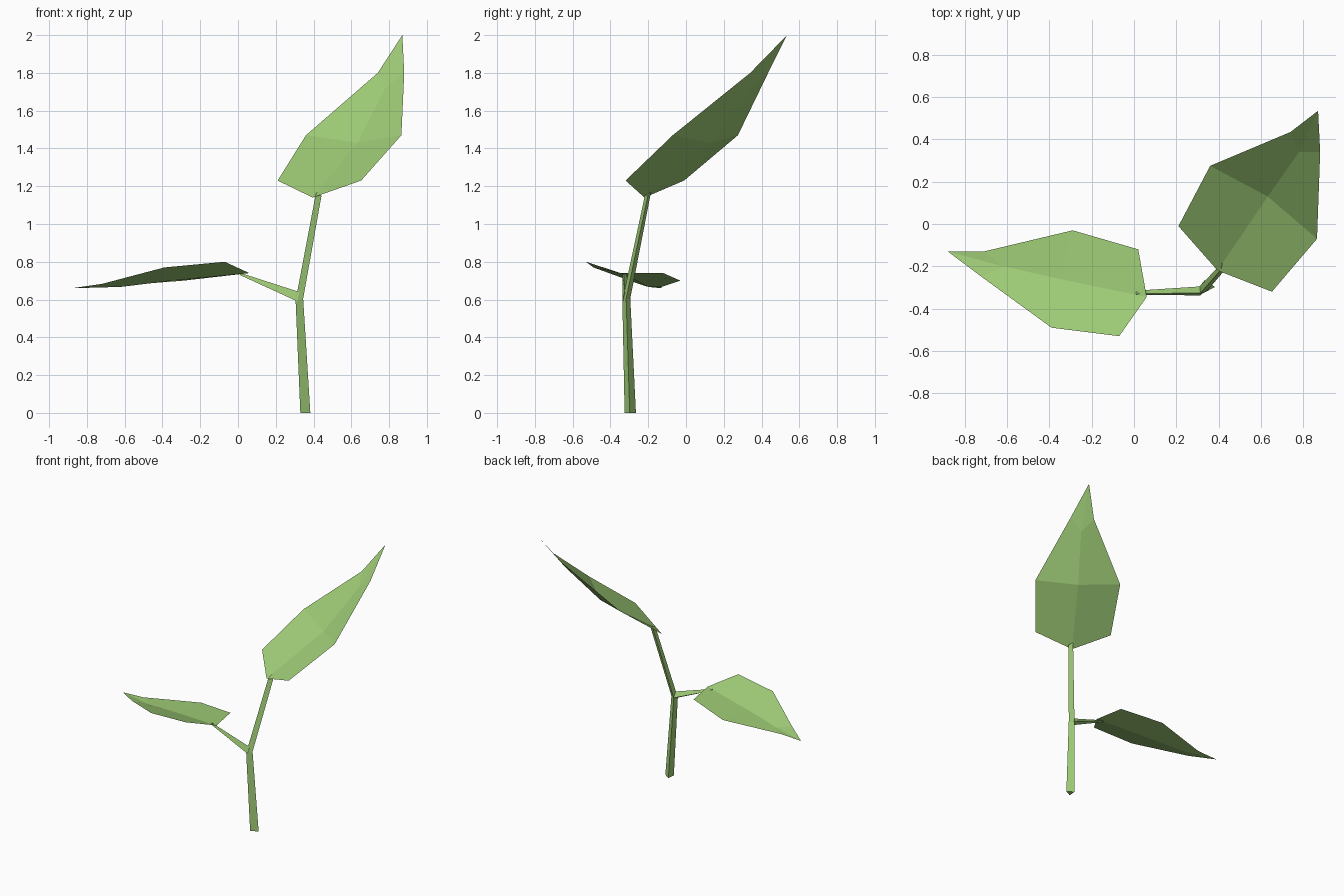
import bpy

# One flat colour for the whole sprout
green = bpy.data.materials.new("leaf green")
green.diffuse_color = (0.35, 0.61, 0.185, 1)


def make_object(name, verts, faces):
    mesh = bpy.data.meshes.new(name)
    mesh.from_pydata(verts, [], faces)
    mesh.materials.append(green)
    obj = bpy.data.objects.new(name, mesh)
    bpy.context.collection.objects.link(obj)
    return obj


def stem(name, rings):
    """Loft triangular cross-sections into a closed tapering stem."""
    verts = [p for ring in rings for p in ring]
    n = len(rings)
    faces = [(2, 1, 0), (3 * n - 3, 3 * n - 2, 3 * n - 1)]
    for r in range(n - 1):
        a = 3 * r
        for i in range(3):
            j = (i + 1) % 3
            faces.append((a + i, a + j, a + 3 + j, a + 3 + i))
    return make_object(name, verts, faces)


def leaf(name, base, left, ribs, right, tip):
    """Folded leaf blade: base and tip joined by two edges and a sunken midrib."""
    verts = [base, *left, *ribs, *right, tip]
    # 0 base, 1-3 left edge, 4-5 midrib, 6-8 right edge, 9 tip
    faces = [(0, 4, 2, 1), (4, 5, 3, 2), (5, 9, 3),
             (0, 6, 7, 4), (4, 7, 8, 5), (5, 8, 9)]
    return make_object(name, verts, faces)


# Main stem, bent at the fork
stem("main_stem", [
    [(0.33, -0.325, 0), (0.383, -0.298, 0), (0.335, -0.265, 0)],
    [(0.305, -0.337, 0.595), (0.345, -0.317, 0.605), (0.31, -0.295, 0.605)],
    [(0.41, -0.218, 1.15), (0.442, -0.202, 1.15), (0.415, -0.185, 1.17)],
])

# Side stem carrying the low leaf
stem("side_stem", [
    [(0.315, -0.337, 0.59), (0.315, -0.295, 0.605), (0.325, -0.325, 0.64)],
    [(0.01, -0.336, 0.73), (0.01, -0.315, 0.733), (0.01, -0.33, 0.742)],
])

# Large upright leaf
leaf("upper_leaf", (0.395, -0.22, 1.14),
     [(0.21, -0.01, 1.23), (0.36, 0.275, 1.47), (0.74, 0.435, 1.80)],
     [(0.632, 0.13, 1.43), (0.78, 0.34, 1.72)],
     [(0.652, -0.32, 1.23), (0.865, -0.07, 1.47), (0.88, 0.34, 1.80)],
     (0.87, 0.535, 2.0))

# Low leaf lying to the left
leaf("lower_leaf", (0.06, -0.345, 0.74),
     [(-0.07, -0.53, 0.80), (-0.39, -0.49, 0.77), (-0.72, -0.25, 0.683)],
     [(-0.35, -0.26, 0.70), (-0.62, -0.20, 0.667)],
     [(0.02, -0.12, 0.74), (-0.29, -0.03, 0.70), (-0.71, -0.13, 0.667)],
     (-0.88, -0.13, 0.66))
